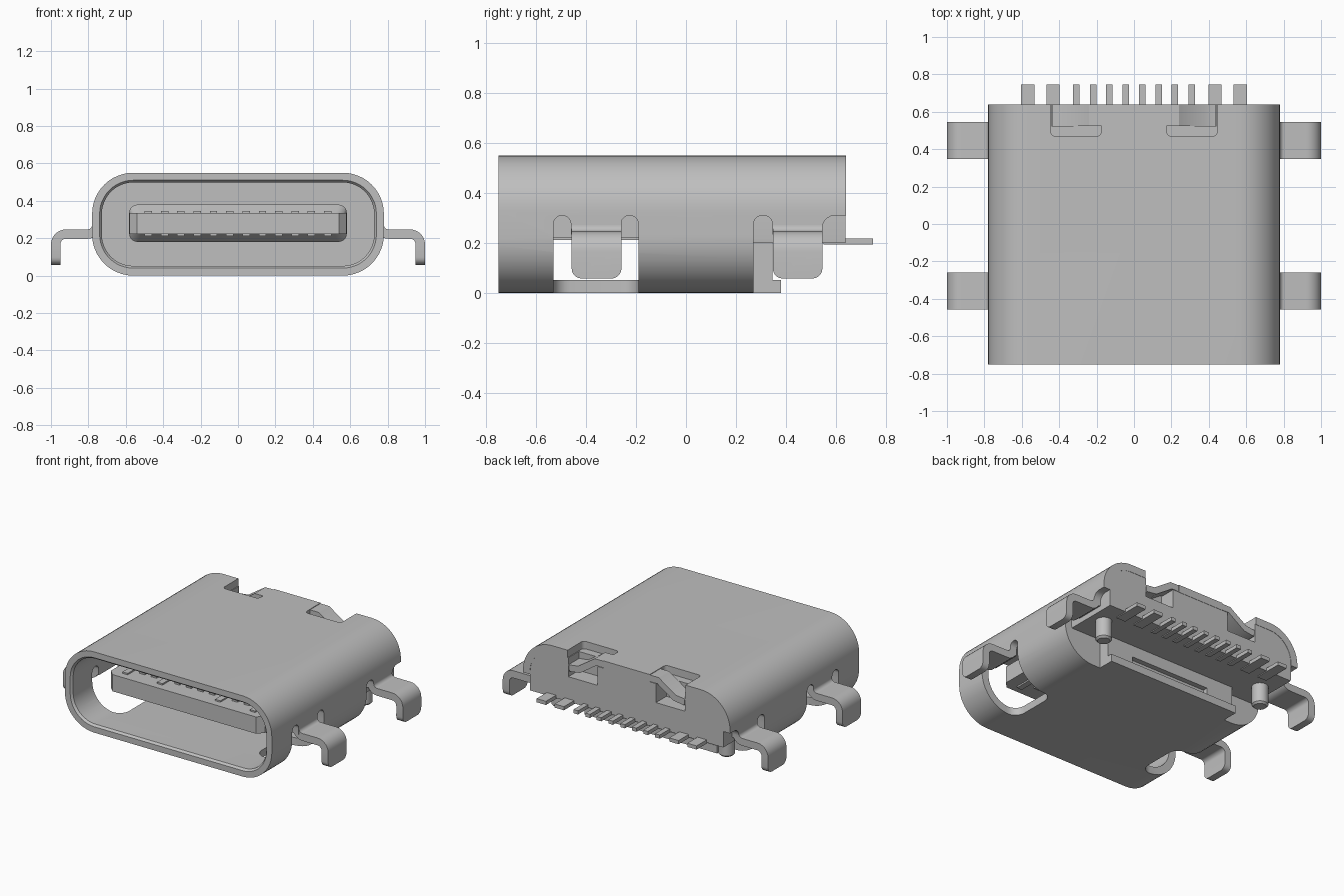
import bpy, bmesh, math
from mathutils import Vector

cube = bpy.data.objects.get("Cube")
if cube:
    bpy.data.objects.remove(cube, do_unlink=True)

steel = bpy.data.materials.new("plain grey")
steel.use_nodes = True
GREY = (0.52, 0.52, 0.52, 1)
steel.diffuse_color = GREY
steel.node_tree.nodes["Principled BSDF"].inputs["Base Color"].default_value = GREY
parts = []


def finish(name, bm, part=True):
    bmesh.ops.recalc_face_normals(bm, faces=bm.faces)
    me = bpy.data.meshes.new(name)
    bm.to_mesh(me)
    bm.free()
    ob = bpy.data.objects.new(name, me)
    bpy.context.collection.objects.link(ob)
    if part:
        me.materials.append(steel)
        parts.append(ob)
    return ob


def box(name, xs, ys, zs, bevel=0, pick=None, segs=5, part=True):
    """Box from ranges; pick(midpoint, direction) chooses the bevelled edges."""
    bm = bmesh.new()
    bmesh.ops.create_cube(bm, size=1)
    for v in bm.verts:
        v.co = [min(r) if c < 0 else max(r) for c, r in zip(v.co, (xs, ys, zs))]
    if bevel:
        edges = []
        for e in bm.edges:
            a, b = (v.co for v in e.verts)
            if pick((a + b) / 2, (b - a).normalized()):
                edges.append(e)
        bmesh.ops.bevel(bm, geom=edges, offset=bevel, segments=segs, profile=0.5,
                        affect='EDGES')
    return finish(name, bm, part)


def apply(ob, mod):
    bpy.context.view_layer.objects.active = ob
    bpy.ops.object.modifier_apply(modifier=mod.name)


def cut(ob, xs, ys, zs, bevel=0, pick=None):
    cutter = box("cutter", xs, ys, zs, bevel, pick, part=False)
    cutter.hide_render = True
    mod = ob.modifiers.new("cut", 'BOOLEAN')
    mod.operation, mod.solver, mod.object = 'DIFFERENCE', 'EXACT', cutter
    apply(ob, mod)
    bpy.data.objects.remove(cutter, do_unlink=True)


def stadium(inset, y, segs=12):
    """Rounded rectangle outline of the connector at depth y."""
    r, pts = 0.22 - inset, []
    for k, (sx, sz) in enumerate(((1, 1), (-1, 1), (-1, -1), (1, -1))):
        for i in range(segs + 1):
            a = (k + i / segs) * math.pi / 2
            pts.append((sx * 0.56 + r * math.cos(a), y, 0.275 + sz * 0.055 + r * math.sin(a)))
    return pts


def loft(name, loops, closed):
    bm = bmesh.new()
    rings = [[bm.verts.new(p) for p in lp] for lp in loops]
    pairs = list(zip(rings, rings[1:]))
    if closed:
        pairs.append((rings[-1], rings[0]))
    else:
        bm.faces.new(rings[0])
        bm.faces.new(rings[-1])
    for a, b in pairs:
        for i in range(len(a)):
            j = (i + 1) % len(a)
            bm.faces.new((a[i], a[j], b[j], b[i]))
    return finish(name, bm)


def ribbon(name, path, ys, thickness, corner=0):
    """Bent sheet metal strip following an x-z path."""
    bm = bmesh.new()
    rows = [[bm.verts.new((x, y, z)) for y in ys] for x, z in path]
    for a, b in zip(rows, rows[1:]):
        bm.faces.new((a[0], a[1], b[1], b[0]))
    if corner:
        bmesh.ops.bevel(bm, geom=rows[-1], offset=corner, segments=5, profile=0.5,
                        affect='VERTICES')
    ob = finish(name, bm)
    mod = ob.modifiers.new("sheet", 'SOLIDIFY')
    mod.thickness, mod.offset = thickness, 0
    apply(ob, mod)
    return ob


def arc(cx, cz, r, a0, a1, n=7):
    return [(cx + r * math.cos(math.radians(a0 + (a1 - a0) * i / n)),
             cz + r * math.sin(math.radians(a0 + (a1 - a0) * i / n))) for i in range(n + 1)]


along_x = lambda m, d: abs(d.x) > 0.9
along_z = lambda m, d: abs(d.z) > 0.9
top_x = lambda m, d: abs(d.x) > 0.9 and m.z > 0.25

# Hollow metal shell with a chamfered mouth
shell = loft("shell", [stadium(0, 0.64), stadium(0, -0.75), stadium(0.04, -0.75),
                       stadium(0.052, -0.735), stadium(0.052, 0.64)], True)
# Insulating housing filling the rear
housing = loft("housing", [stadium(0.051, 0.2), stadium(0.051, 0.638)], False)

# Open underside at the rear
cut(shell, (-0.7, 0.7), (0.38, 0.8), (-0.1, 0.2))
cut(housing, (-0.9, 0.9), (0.345, 0.8), (-0.1, 0.2))
cut(housing, (-0.3, 0.3), (0.31, 0.5), (0.06, 0.12))

for s in (-1, 1):
    side = "left" if s > 0 else "right"
    # Side windows and the round-topped relief slots beside each leg
    cut(shell, (s * 0.5, s), (-0.53, -0.19), (-0.1, 0.235), 0.07, along_z)
    cut(shell, (s * 0.66, s), (-0.53, -0.19), (0.02, 0.235))
    cut(shell, (s * 0.5, s), (0.27, 0.8), (-0.1, 0.235))
    for y0, y1 in ((-0.53, -0.46), (-0.26, -0.19), (0.27, 0.345)):
        cut(shell, (s * 0.66, s), (y0, y1), (0.1, 0.31), 0.034, top_x)
    cut(shell, (s * 0.66, s), (0.545, 0.8), (0.1, 0.31), 0.05, top_x)
    cut(housing, (s * 0.5, s), (0.27, 0.8), (-0.1, 0.2))
    # Latch openings at the top rear
    cut(shell, (s * 0.175, s * 0.445), (0.47, 0.8), (0.44, 0.7), 0.024, along_z)
    cut(housing, (s * 0.22, s * 0.44), (0.525, 0.8), (0.37, 0.7))

    # Bent latch tabs
    ribbon(side + "_latch_tab", [(s * x, z) for x, z in
           ((0.17, 0.524), (0.235, 0.524), (0.36, 0.44), (0.435, 0.43))],
           (0.525, 0.638), 0.045)

    # Bent mounting legs
    path = [(0.755, 0.31)] + arc(0.805, 0.272, 0.05, 180, 270) \
        + arc(0.92, 0.167, 0.055, 90, 0) + [(0.975, 0.058)]
    for place, ys in (("front", (-0.457, -0.258)), ("rear", (0.347, 0.545))):
        ribbon(f"{place}_{side}_leg", [(s * x, z) for x, z in path], ys, 0.05, 0.04)

    # Locating pegs
    bm = bmesh.new()
    bmesh.ops.create_cone(bm, cap_ends=True, segments=24, radius1=0.052, radius2=0.052,
                          depth=0.16)
    rim = [e for e in bm.edges if all(v.co.z < 0 for v in e.verts)]
    bmesh.ops.bevel(bm, geom=rim, offset=0.012, segments=1, affect='EDGES')
    bmesh.ops.translate(bm, verts=bm.verts, vec=Vector((s * 0.63, 0.46, 0.14)))
    finish(side + "_peg", bm)

    # Solder tails: two wide, four narrow on each side
    for i, (x, w) in enumerate(((0.568, 0.07), (0.432, 0.07), (0.308, 0.034),
                                (0.218, 0.034), (0.133, 0.034), (0.045, 0.034))):
        box(f"{side}_solder_tail_{i + 1}", (s * x - w / 2, s * x + w / 2),
            (0.55, 0.747), (0.194, 0.219))

# Tongue with chamfered nose and a thicker root
box("tongue", (-0.58, 0.58), (-0.58, 0.25), (0.222, 0.336), 0.04,
    lambda m, d: m.y < -0.5 and abs(d.z) > 0.9, 1)
root = []
for y, hx, hz in ((-0.1, 0.56, 0.055), (-0.04, 0.582, 0.1), (0.25, 0.582, 0.1)):
    r, ring = min(0.045, hz * 0.8), []
    for k, (sx, sz) in enumerate(((1, 1), (-1, 1), (-1, -1), (1, -1))):
        ring += [(sx * (hx - r) + x, y, 0.28 + sz * (hz - r) + z)
                 for x, z in arc(0, 0, r, 90 * k, 90 * k + 90, 5)]
    root.append(ring)
loft("tongue_root", root, False)

# Contact strips on both faces, the power ones reaching further forward
for i in range(12):
    x = (i - 5.5) * 0.0873
    front = -0.53 if i in (0, 3, 8, 11) else -0.47
    for face, zs in (("upper", (0.33, 0.346)), ("lower", (0.212, 0.228))):
        box(f"{face}_contact_{i + 1}", (x - 0.02, x + 0.02), (front, -0.05), zs)

# Smooth curves, crisp corners
bpy.ops.object.select_all(action='DESELECT')
for ob in parts:
    ob.select_set(True)
bpy.context.view_layer.objects.active = shell
bpy.ops.object.shade_smooth_by_angle(angle=math.radians(30))
